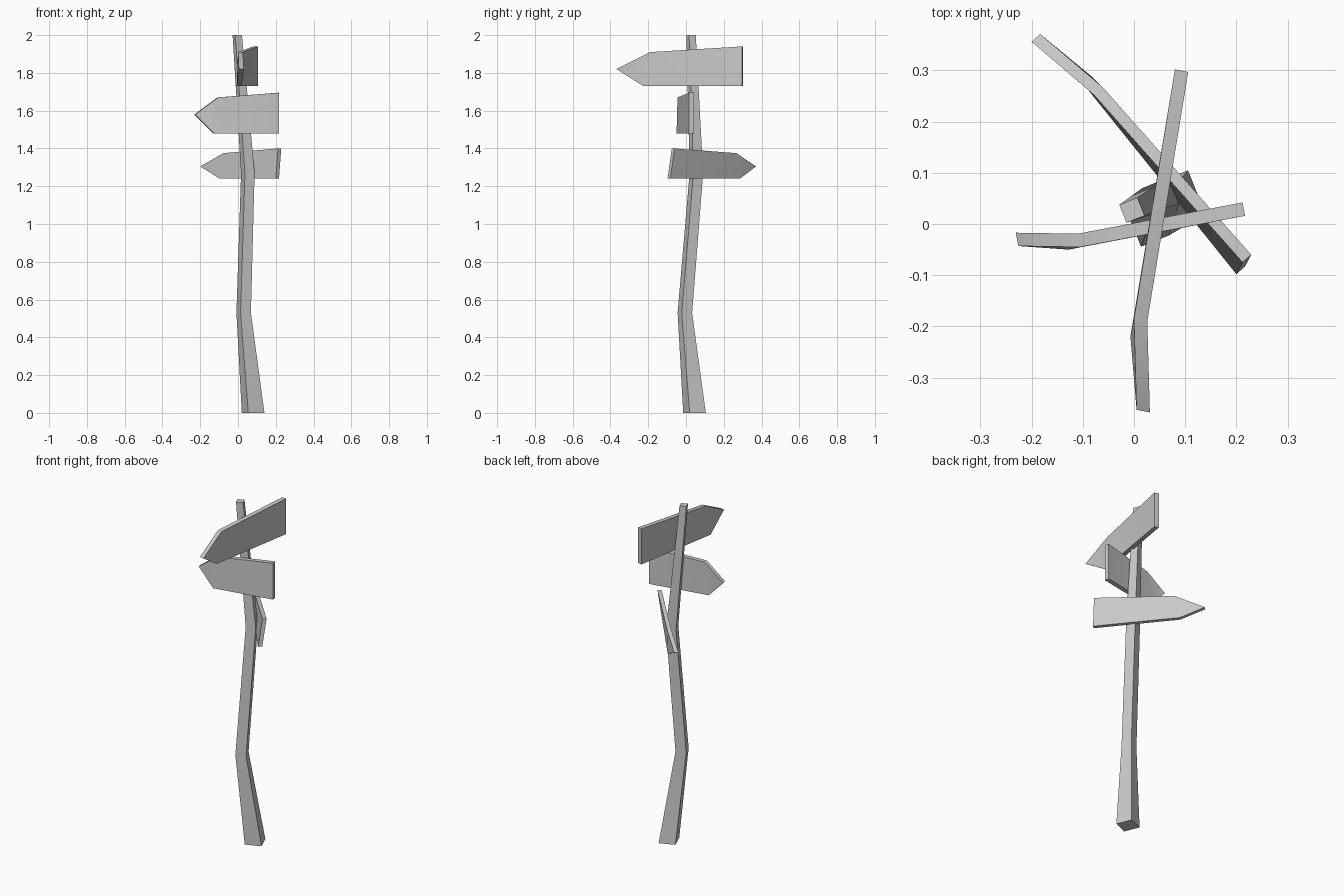
import bpy, bmesh
from math import radians, cos, sin, pi
from mathutils import Vector

cube = bpy.data.objects.get("Cube")
if cube:
    bpy.data.objects.remove(cube, do_unlink=True)

grey = bpy.data.materials.new("weathered_grey")
grey.use_nodes = True
colour = (0.588, 0.588, 0.588, 1)
grey.diffuse_color = colour
grey.node_tree.nodes["Principled BSDF"].inputs["Base Color"].default_value = colour


def finish(name, bm):
    """Turn the bmesh into a shaded object with sharp corners."""
    bmesh.ops.recalc_face_normals(bm, faces=bm.faces[:])
    mesh = bpy.data.meshes.new(name)
    bm.to_mesh(mesh)
    bm.free()
    mesh.materials.append(grey)
    obj = bpy.data.objects.new(name, mesh)
    bpy.context.collection.objects.link(obj)
    bpy.ops.object.select_all(action='DESELECT')
    obj.select_set(True)
    bpy.context.view_layer.objects.active = obj
    bpy.ops.object.shade_smooth_by_angle(angle=radians(50))
    return obj


def post(name, sections, turn):
    """Crooked square post lofted through (x, y, z, side) sections."""
    bm = bmesh.new()
    rings = []
    for x, y, z, side in sections:
        r = side / 2 ** 0.5
        angles = [turn + pi / 4 + i * pi / 2 for i in range(4)]
        rings.append([bm.verts.new((x + r * cos(a), y + r * sin(a), z)) for a in angles])
    for low, high in zip(rings, rings[1:]):
        for i in range(4):
            j = (i + 1) % 4
            bm.faces.new((low[i], low[j], high[j], high[i]))
    bm.faces.new(rings[0])
    bm.faces.new(rings[-1])
    return finish(name, bm)


def board(name, outline, thickness):
    """Arrow board: top end, top shoulder, tip, low shoulder, low end."""
    bm = bmesh.new()
    shift = Vector(thickness)
    near = [bm.verts.new(p) for p in outline]
    far = [bm.verts.new(Vector(p) + shift) for p in outline]
    for side in (near, far):
        top_end, top, tip, low, low_end = side
        bm.faces.new((top_end, top, low, low_end))   # plank
        bm.faces.new((top, tip, low))                # bent arrow head
    for i in range(5):
        j = (i + 1) % 5
        bm.faces.new((near[i], near[j], far[j], far[i]))
    return finish(name, bm)


# Crooked, tapering post
post("post", [(0.08, 0.045, 0, 0.092), (0.03, -0.006, 0.53, 0.059),
              (0.052, 0.055, 1.27, 0.055), (-0.004, 0.027, 2, 0.038)], radians(22))

# Upper arrow, pointing to the front
board("upper_arrow_board",
      [(0.08, 0.302, 1.94), (0, -0.185, 1.91), (0.005, -0.363, 1.82),
       (-0.007, -0.22, 1.73), (0.08, 0.302, 1.73)], (0.026, -0.005, 0))

# Middle arrow, pointing to the right
board("middle_arrow_board",
      [(0.217, 0.016, 1.695), (-0.105, -0.045, 1.67), (-0.226, -0.043, 1.58),
       (-0.128, -0.05, 1.48), (0.217, 0.016, 1.48)], (-0.005, 0.026, 0))

# Lower arrow, twisted and pointing back right
board("lower_arrow_board",
      [(0.212, -0.075, 1.4), (-0.078, 0.252, 1.375), (-0.2, 0.356, 1.305),
       (-0.097, 0.271, 1.24), (0.2, -0.098, 1.24)], (0.017, 0.015, 0))
